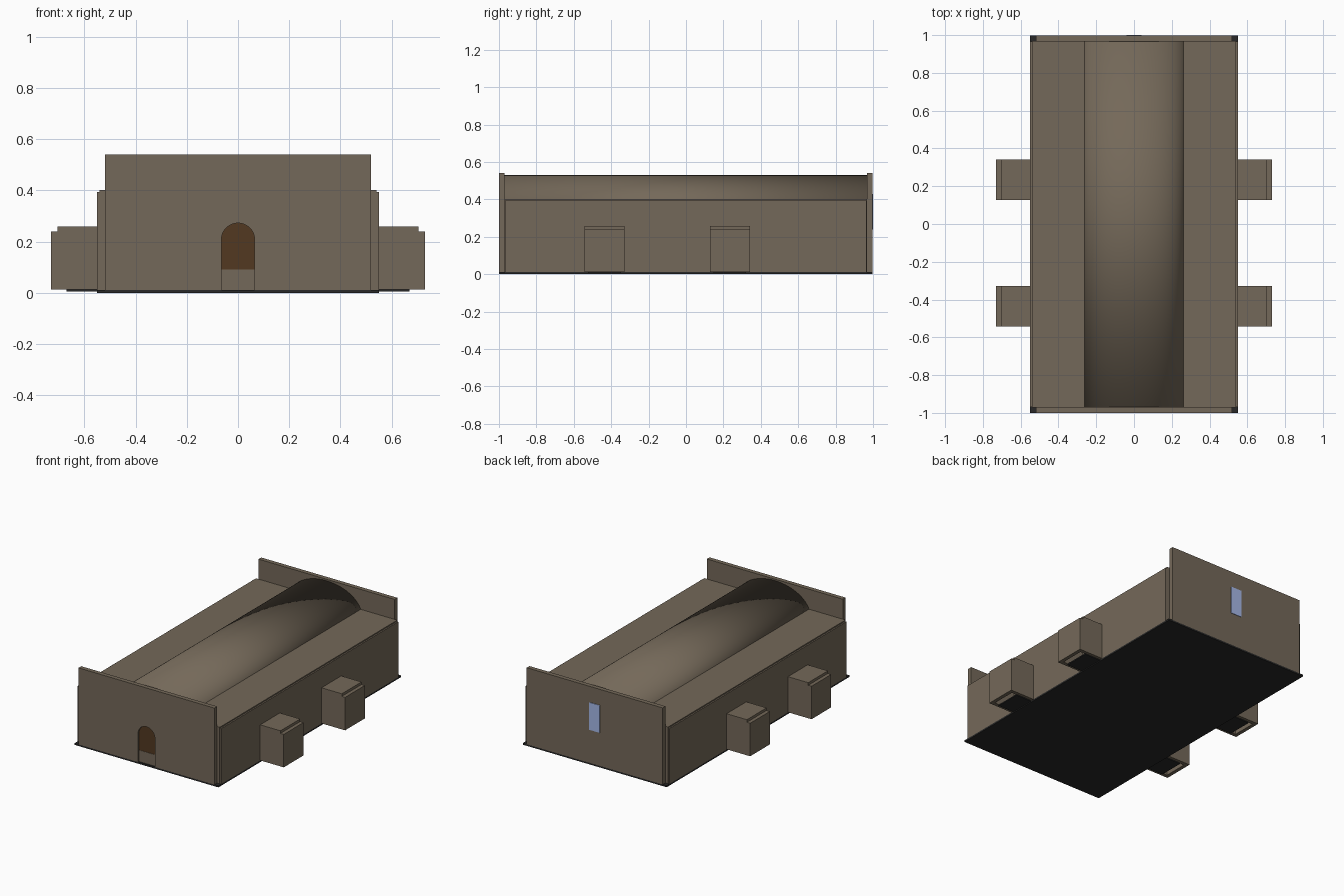
import bpy, bmesh, math

if "Cube" in bpy.data.objects:
    bpy.data.objects.remove(bpy.data.objects["Cube"])


def material(name, rgb):
    m = bpy.data.materials.new(name)
    m.diffuse_color = (*rgb, 1)
    m.use_nodes = True
    m.node_tree.nodes["Principled BSDF"].inputs["Base Color"].default_value = m.diffuse_color
    return m


STONE = material("brown stone", (0.175, 0.14, 0.10))
WOOD = material("dark wood", (0.085, 0.04, 0.015))
GLASS = material("blue glass", (0.38, 0.48, 0.80))
FLOOR = material("charcoal floor", (0.022, 0.022, 0.022))


def prism(name, profile, y0, y1, mat, smooth=False):
    """Extrude an (x, z) outline from y0 to y1."""
    bm = bmesh.new()
    a = [bm.verts.new((x, y0, z)) for x, z in profile]
    b = [bm.verts.new((x, y1, z)) for x, z in profile]
    n = len(a)
    bm.faces.new(a)
    bm.faces.new(b[::-1])
    for i in range(n):
        j = (i + 1) % n
        bm.faces.new((a[j], a[i], b[i], b[j]))
    bmesh.ops.recalc_face_normals(bm, faces=bm.faces)
    for f in bm.faces:
        f.smooth = smooth
    me = bpy.data.meshes.new(name)
    bm.to_mesh(me)
    bm.free()
    me.materials.append(mat)
    ob = bpy.data.objects.new(name, me)
    bpy.context.collection.objects.link(ob)
    return ob


def box(name, x0, x1, y0, y1, z0, z1, mat):
    return prism(name, [(x0, z0), (x1, z0), (x1, z1), (x0, z1)], y0, y1, mat)


def arch(hw, z0, spring, n=20):
    """Round-headed door outline, from bottom left over the top to bottom right."""
    pts = [(-hw, z0)]
    for i in range(n + 1):
        t = math.pi * (1 - i / n)
        pts.append((hw * math.cos(t), spring + hw * math.sin(t)))
    return pts + [(hw, z0)]


# Floor slab and main hall with flat roof
box("floor_slab", -0.55, 0.55, -1.0, 0.997, 0, 0.011, FLOOR)
box("hall_body", -0.54, 0.54, -0.971, 0.968, 0.011, 0.402, STONE)

# Barrel vault, smoothed over its ends as well
vault = [(0.27 * math.cos(math.pi * i / 32), 0.36 + 0.17 * math.sin(math.pi * i / 32))
         for i in range(33)]
prism("barrel_vault", vault, -0.995, 0.992, STONE, smooth=True)

# End walls; the front one has an arched doorway
door = arch(0.065, 0.011, 0.207)
front = [(-0.52, 0.011)] + door + [(0.52, 0.011), (0.52, 0.54), (-0.52, 0.54)]
prism("front_wall", front, -1.0, -0.97, STONE)
box("back_wall", -0.52, 0.52, 0.967, 0.997, 0.011, 0.54, STONE)

# Door leaf, sill block and back window
prism("door", arch(0.065, 0.09, 0.207), -0.988, -0.97, WOOD)
box("door_sill", -0.065, 0.065, -0.99, -0.97, 0.011, 0.09, STONE)
box("back_window", -0.04, 0.04, 0.994, 1.0, 0.24, 0.43, GLASS)


def side_box(name, s, x0, x1, *rest):
    return box(name, min(s * x0, s * x1), max(s * x0, s * x1), *rest)


for s, side in ((-1, "left"), (1, "right")):
    # Side wall facing
    side_box(side + "_wall", s, 0.535, 0.55, -0.968, 0.965, 0.011, 0.394, STONE)
    # Hollow side chambers: two flanks, outer wall, roof and floor
    for y0, place in ((-0.543, "front"), (0.127, "back")):
        y1 = y0 + 0.215
        n = f"{side}_{place}_chamber"
        side_box(n + "_flank_a", s, 0.545, 0.705, y0, y0 + 0.025, 0.012, 0.24, STONE)
        side_box(n + "_flank_b", s, 0.545, 0.705, y1 - 0.025, y1, 0.012, 0.24, STONE)
        side_box(n + "_outer_wall", s, 0.705, 0.73, y0, y1, 0.012, 0.24, STONE)
        side_box(n + "_roof", s, 0.545, 0.705, y0, y1, 0.235, 0.258, STONE)
        side_box(n + "_floor", s, 0.545, 0.67, y0 + 0.02, y1 - 0.02, 0.006, 0.014, FLOOR)
